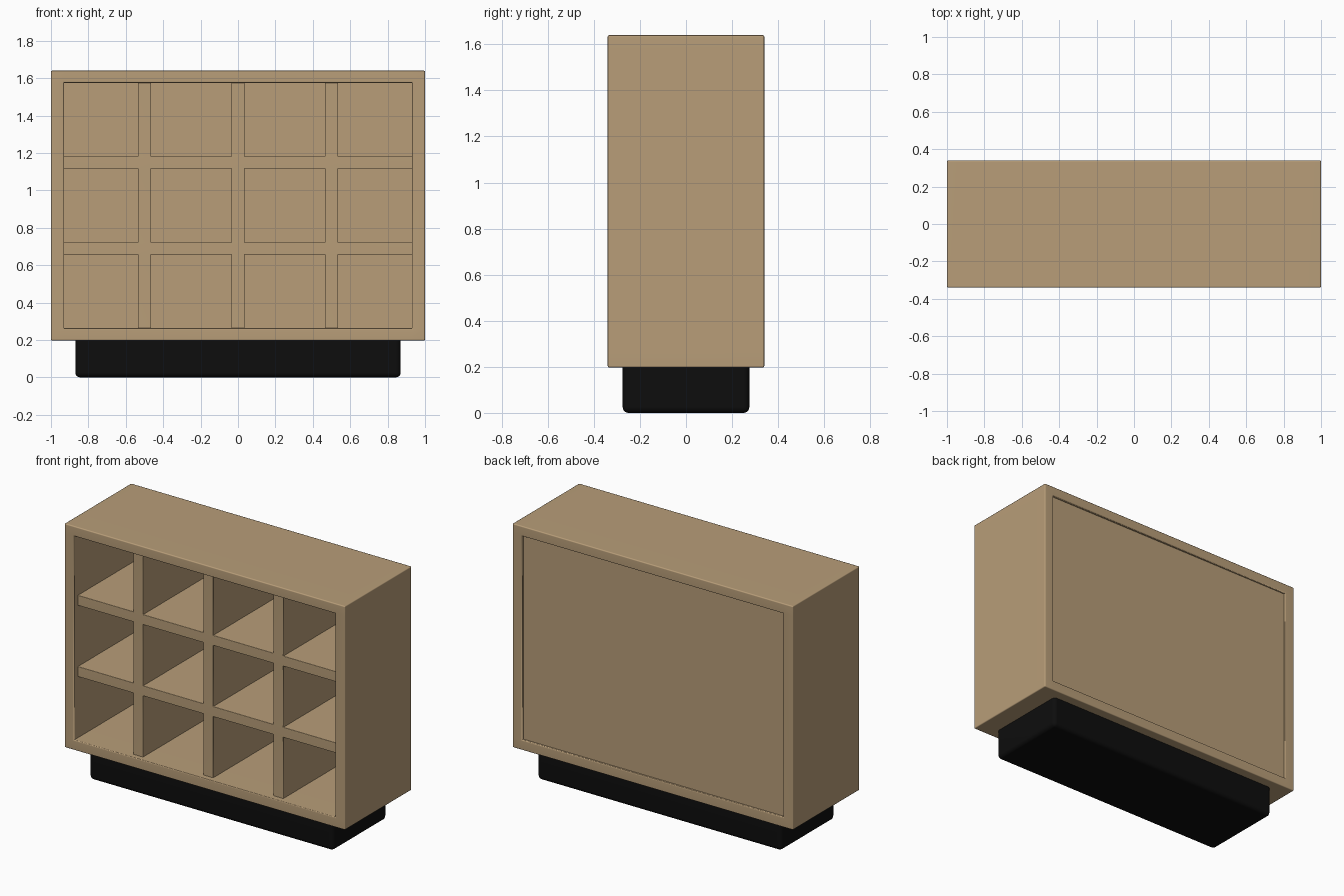
import bpy
import bmesh
import math

cube = bpy.data.objects.get("Cube")
if cube:
    bpy.data.objects.remove(cube, do_unlink=True)


def make_material(name, color, roughness):
    mat = bpy.data.materials.new(name)
    mat.use_nodes = True
    mat.diffuse_color = color
    bsdf = mat.node_tree.nodes["Principled BSDF"]
    bsdf.inputs["Base Color"].default_value = color
    bsdf.inputs["Roughness"].default_value = roughness
    return mat


wood = make_material("light wood", (0.48, 0.34, 0.19, 1), 0.6)
black = make_material("matt black", (0.004, 0.004, 0.004, 1), 0.6)


def finish(name, bm, mat, bevel, segments):
    """Round the outward edges, then turn the bmesh into a shaded object."""
    bmesh.ops.recalc_face_normals(bm, faces=bm.faces)
    bm.normal_update()
    edges = [e for e in bm.edges if e.is_convex and e.calc_face_angle(0) > 1]
    if bevel:
        bmesh.ops.bevel(bm, geom=edges, offset=bevel, segments=segments,
                        profile=0.5, affect='EDGES', clamp_overlap=True)
    mesh = bpy.data.meshes.new(name)
    bm.to_mesh(mesh)
    bm.free()
    mesh.materials.append(mat)
    obj = bpy.data.objects.new(name, mesh)
    bpy.context.collection.objects.link(obj)
    bpy.ops.object.select_all(action='DESELECT')
    obj.select_set(True)
    bpy.context.view_layer.objects.active = obj
    bpy.ops.object.shade_smooth_by_angle(angle=math.radians(50))
    normals = obj.modifiers.new("Weighted normals", 'WEIGHTED_NORMAL')
    normals.keep_sharp = True
    return obj


def lattice(name, xs, zs, y0, y1, mat, bevel=0.0, segments=2):
    """Slab from y0 to y1 whose odd/odd grid cells are left open."""
    bm = bmesh.new()
    grid = [[bm.verts.new((x, y0, z)) for z in zs] for x in xs]
    for i in range(len(xs) - 1):
        for j in range(len(zs) - 1):
            if not (i % 2 and j % 2):
                bm.faces.new((grid[i][j], grid[i + 1][j],
                              grid[i + 1][j + 1], grid[i][j + 1]))
    loose = [v for v in bm.verts if not v.link_faces]
    bmesh.ops.delete(bm, geom=loose, context='VERTS')
    out = bmesh.ops.extrude_face_region(bm, geom=bm.faces[:], use_keep_orig=True)
    moved = [g for g in out["geom"] if isinstance(g, bmesh.types.BMVert)]
    bmesh.ops.translate(bm, verts=moved, vec=(0, y1 - y0, 0))
    return finish(name, bm, mat, bevel, segments)


# Outer carcass, open at front and back
lattice("carcass", [-1, -0.93, 0.93, 1], [0.197, 0.263, 1.575, 1.64],
        -0.34, 0.34, wood, bevel=0.007)

# Dividers and shelves as one lattice, ends let into the carcass
lattice("dividers_and_shelves",
        [-0.96, -0.94, -0.535, -0.465, -0.035, 0.035, 0.465, 0.535, 0.94, 0.96],
        [0.23, 0.25, 0.657, 0.722, 1.116, 1.181, 1.59, 1.61],
        -0.303, 0.32, wood, bevel=0.003)

# Thin back panel, slightly recessed
lattice("back_panel", [-0.95, 0.95], [0.24, 1.6], 0.314, 0.326, wood)

# Plinth with rounded edges, its top let into the carcass floor
lattice("plinth", [-0.87, 0.87], [0.0, 0.225], -0.275, 0.275, black,
        bevel=0.025, segments=4)
